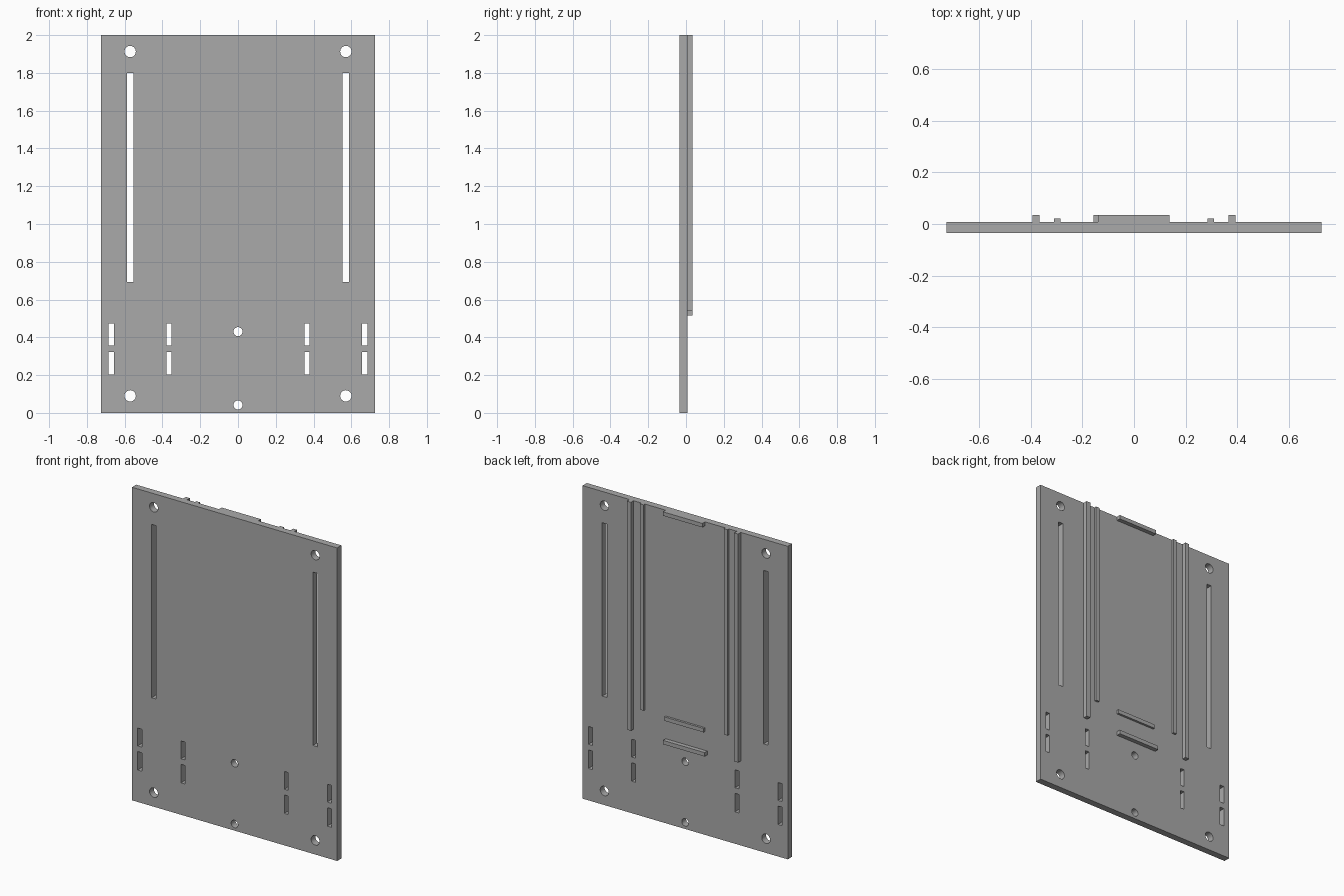
import bpy, bmesh
from mathutils import Matrix

if "Cube" in bpy.data.objects:
    bpy.data.objects.remove(bpy.data.objects["Cube"])

FRONT, BACK = -0.035, 0.008      # plate faces
TALL, LOW = 0.035, 0.022         # how far the rails reach behind the plate
TOP = 2.0

grey = bpy.data.materials.new("grey")
grey.diffuse_color = (0.4, 0.4, 0.4, 1)
grey.use_nodes = True
grey.node_tree.nodes["Principled BSDF"].inputs["Base Color"].default_value = grey.diffuse_color


def add_box(bm, x0, x1, y0, y1, z0, z1):
    place = Matrix.Translation(((x0 + x1) / 2, (y0 + y1) / 2, (z0 + z1) / 2))
    size = Matrix.Diagonal((x1 - x0, y1 - y0, z1 - z0, 1))
    bmesh.ops.create_cube(bm, size=1, matrix=place @ size)


def add_drill(bm, x, z, r):
    bmesh.ops.create_cone(bm, cap_ends=True, segments=32, radius1=r, radius2=r, depth=0.3,
                          matrix=Matrix.Translation((x, 0, z)) @ Matrix.Rotation(1.5707963, 4, 'X'))


def finish(bm, name):
    mesh = bpy.data.meshes.new(name)
    bm.to_mesh(mesh)
    bm.free()
    mesh.materials.append(grey)
    obj = bpy.data.objects.new(name, mesh)
    bpy.context.collection.objects.link(obj)
    return obj


def box(name, *dims):
    bm = bmesh.new()
    add_box(bm, *dims)
    return finish(bm, name)


# Flat panel
panel = box("panel", -0.725, 0.725, FRONT, BACK, 0, TOP)

# Cutter for all holes and slots
bm = bmesh.new()
for s in (-1, 1):
    for z in (0.09, 1.913):
        add_drill(bm, s * 0.571, z, 0.03)
    for x, w, z0, z1 in ((0.57, 0.033, 0.692, 1.80),
                         (0.67, 0.029, 0.358, 0.472), (0.67, 0.029, 0.204, 0.322),
                         (0.365, 0.027, 0.358, 0.472), (0.365, 0.027, 0.204, 0.322)):
        add_box(bm, s * x - w / 2, s * x + w / 2, -0.15, 0.15, z0, z1)
for z in (0.042, 0.43):
    add_drill(bm, 0, z, 0.024)
cutter = finish(bm, "hole_cutter")
cutter.hide_render = True

mod = panel.modifiers.new("holes", 'BOOLEAN')
mod.operation = 'DIFFERENCE'
mod.solver = 'EXACT'
mod.object = cutter
bpy.context.view_layer.objects.active = panel
panel.select_set(True)
bpy.ops.object.modifier_apply(modifier=mod.name)
bpy.data.objects.remove(cutter)
bpy.ops.object.shade_smooth_by_angle()

# Upright rails on the back: tall outer pair, low inner pair
for side, s in (("left", -1), ("right", 1)):
    for name, x, w, y, z in (("outer_rail", 0.379, 0.028, TALL, 0.54),
                             ("inner_rail", 0.297, 0.026, LOW, 0.685)):
        box(f"{side}_{name}", s * x - w / 2, s * x + w / 2, BACK, y, z, TOP)

# Cross bars on the back
box("top_bar", -0.14, 0.138, BACK, TALL, 1.975, TOP)
box("middle_bar", -0.14, 0.138, BACK, LOW, 0.66, 0.685)
box("lower_bar", -0.156, 0.138, BACK, TALL, 0.515, 0.54)
